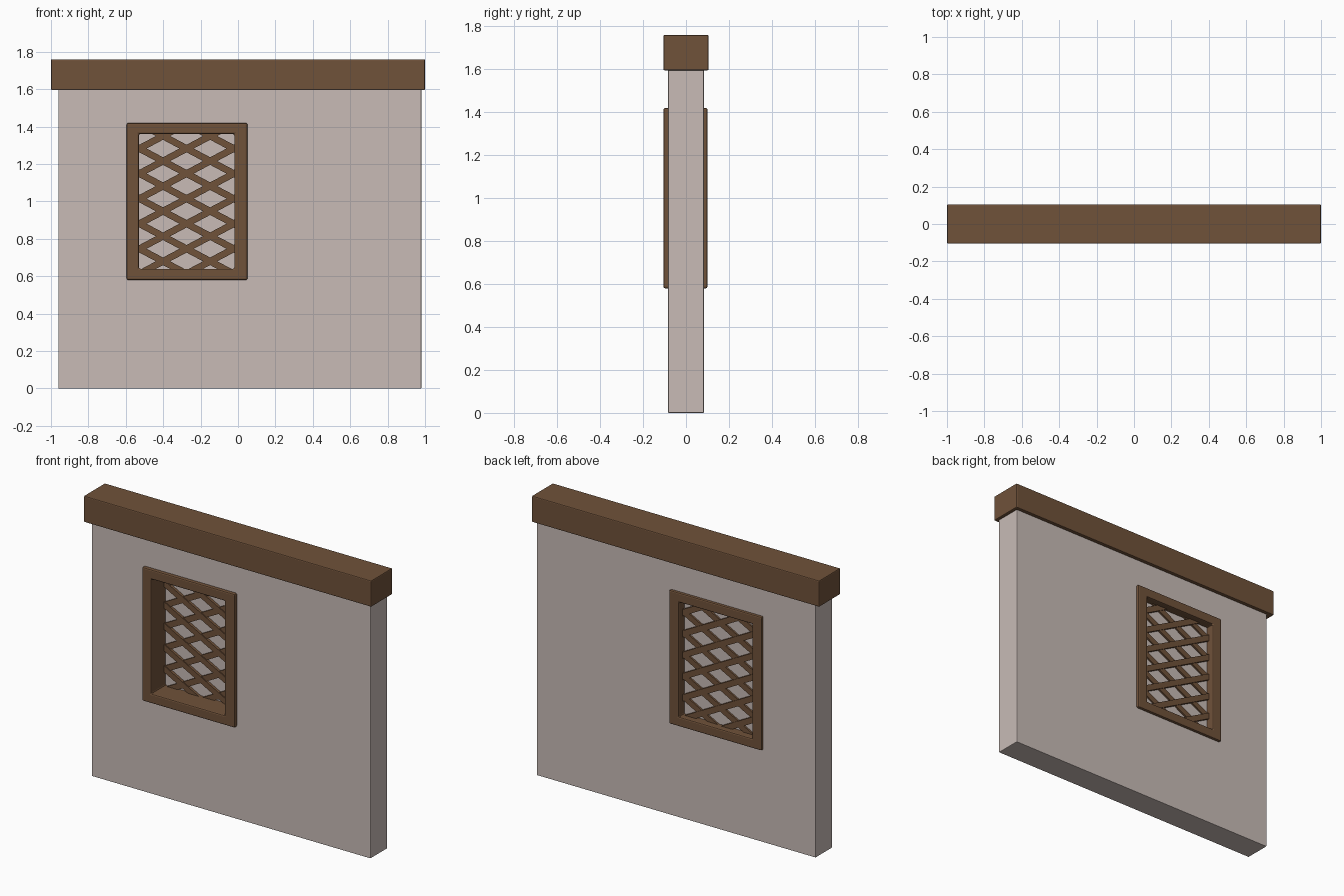
import bpy, bmesh, math
from mathutils import Matrix, Vector

if "Cube" in bpy.data.objects:
    bpy.data.objects.remove(bpy.data.objects["Cube"])


def material(name, rgb):
    m = bpy.data.materials.new(name)
    m.diffuse_color = (*rgb, 1)
    m.use_nodes = True
    m.node_tree.nodes["Principled BSDF"].inputs["Base Color"].default_value = m.diffuse_color
    return m


PLASTER = material("pale plaster", (0.58, 0.50, 0.47))
WOOD = material("brown wood", (0.162, 0.084, 0.042))


def finish(bm, name, mat, bevel=0.0):
    bmesh.ops.recalc_face_normals(bm, faces=bm.faces)
    me = bpy.data.meshes.new(name)
    bm.to_mesh(me)
    bm.free()
    ob = bpy.data.objects.new(name, me)
    bpy.context.collection.objects.link(ob)
    me.materials.append(mat)
    if bevel:
        mod = ob.modifiers.new("soft edges", 'BEVEL')
        mod.width = bevel
        mod.segments = 2
        mod.limit_method = 'ANGLE'
    return ob


def add_box(bm, x0, x1, y0, y1, z0, z1):
    mat = Matrix.Translation(((x0 + x1) / 2, (y0 + y1) / 2, (z0 + z1) / 2)) \
        @ Matrix.Diagonal((x1 - x0, y1 - y0, z1 - z0, 1))
    return bmesh.ops.create_cube(bm, size=1, matrix=mat)["verts"]


def box(name, mat, dims, bevel=0.0):
    bm = bmesh.new()
    add_box(bm, *dims)
    return finish(bm, name, mat, bevel)


def ring(name, mat, outer, inner, y0, y1, bevel):
    """Rectangular slab with a rectangular opening; rects are x0, x1, z0, z1."""
    bm = bmesh.new()
    loops = []
    for (x0, x1, z0, z1), y in ((outer, y0), (inner, y0), (inner, y1), (outer, y1)):
        loops.append([bm.verts.new((x, y, z))
                      for x, z in ((x0, z0), (x1, z0), (x1, z1), (x0, z1))])
    for k in range(4):
        a, b = loops[k], loops[(k + 1) % 4]
        for i in range(4):
            j = (i + 1) % 4
            bm.faces.new((a[i], a[j], b[j], b[i]))
    return finish(bm, name, mat, bevel)


# Plaster wall with window opening, and the beam on top
ring("wall", PLASTER, (-0.96, 0.98, 0, 1.61), (-0.56, 0.01, 0.61, 1.39),
     -0.083, 0.083, 0.004)
box("top_beam", WOOD, (-1, 1, -0.105, 0.105, 1.595, 1.76), 0.006)

# Window frame running through the wall, and the blank panel behind the lattice
X0, X1, Z0, Z1 = -0.53, -0.02, 0.64, 1.36
ring("window_frame", WOOD, (-0.595, 0.05, 0.58, 1.42), (X0, X1, Z0, Z1),
     -0.105, 0.1, 0.008)
box("window_panel", PLASTER, (X0 - 0.02, X1 + 0.02, 0.039, 0.045, Z0 - 0.02, Z1 + 0.02))


# Diagonal lattice slats, trimmed to the opening
def lattice(name, sign, y0, y1):
    bm = bmesh.new()
    cx = (X0 + X1) / 2
    for k in range(-5, 6):
        verts = add_box(bm, -0.6, 0.6, y0, y1, -0.018, 0.018)
        move = Matrix.Translation((cx, 0, 1.015 + 0.134 * k)) \
            @ Matrix.Rotation(sign * math.radians(28), 4, 'Y')
        bmesh.ops.transform(bm, matrix=move, verts=verts)
    m = 0.02
    for co, no in (((X0 - m, 0, 0), (-1, 0, 0)), ((X1 + m, 0, 0), (1, 0, 0)),
                   ((0, 0, Z0 - m), (0, 0, -1)), ((0, 0, Z1 + m), (0, 0, 1))):
        geom = bm.verts[:] + bm.edges[:] + bm.faces[:]
        cut = bmesh.ops.bisect_plane(bm, geom=geom, plane_co=Vector(co),
                                     plane_no=Vector(no), clear_outer=True)
        edges = [e for e in cut["geom_cut"] if isinstance(e, bmesh.types.BMEdge)]
        bmesh.ops.holes_fill(bm, edges=edges, sides=0)
    finish(bm, name, WOOD)


lattice("lattice_falling", 1, 0.022, 0.062)
lattice("lattice_rising", -1, 0.028, 0.056)
